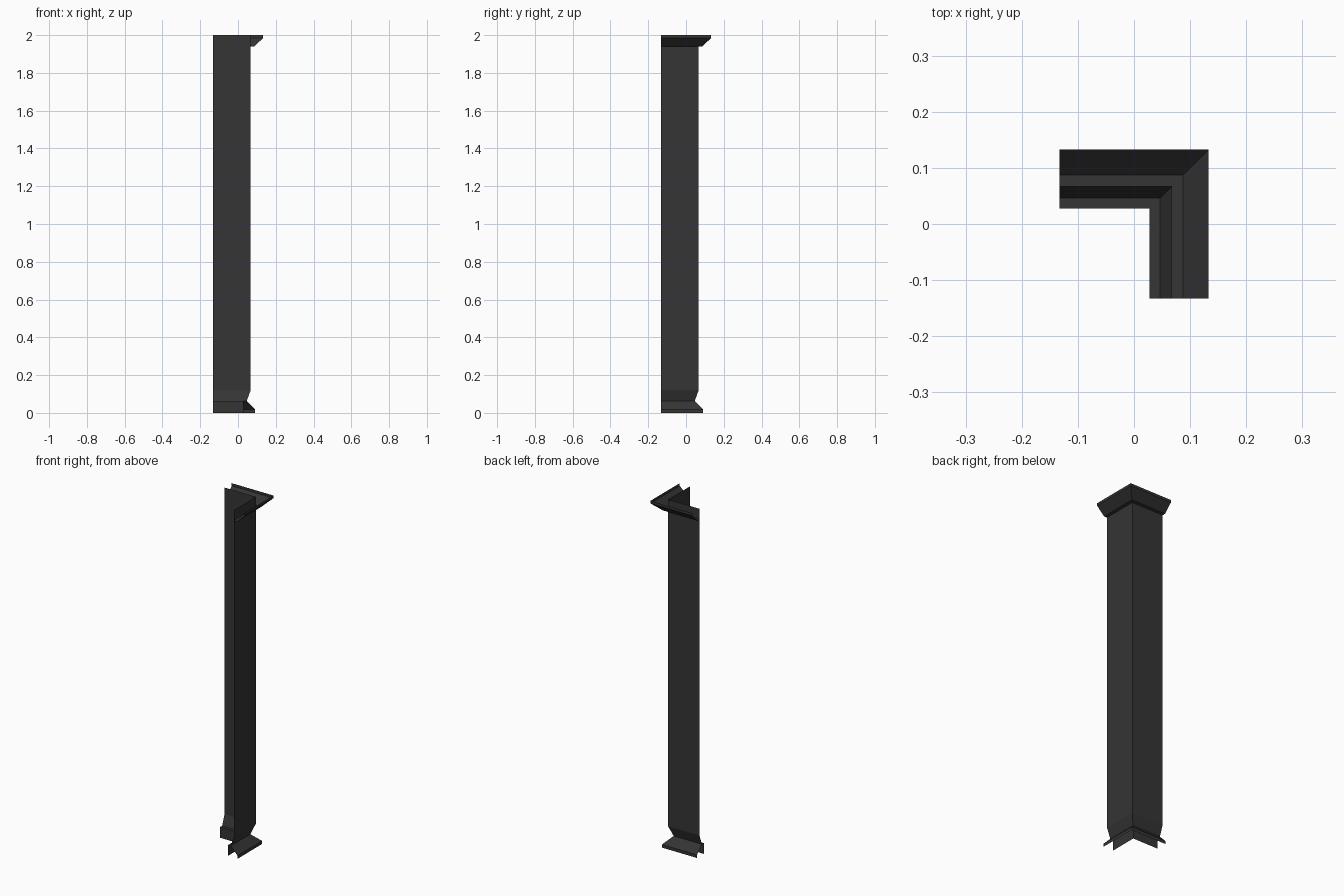
import bpy

if "Cube" in bpy.data.objects:
    bpy.data.objects.remove(bpy.data.objects["Cube"])

H = 0.133  # half width of the footprint

mat = bpy.data.materials.new("dark_grey")
mat.diffuse_color = (0.035, 0.035, 0.035, 1)
mat.use_nodes = True
mat.node_tree.nodes["Principled BSDF"].inputs["Base Color"].default_value = mat.diffuse_color


def corner_sweep(name, profile):
    """Sweep (offset, height) points along a mitred L-shaped corner path."""
    verts, faces = [], []
    for d, z in profile:
        verts += [(-H, d, z), (d, d, z), (d, -H, z)]
    for i in range(len(profile) - 1):
        for j in range(2):
            a, b = i * 3 + j, (i + 1) * 3 + j
            faces.append((a, b, b + 1, a + 1))
    mesh = bpy.data.meshes.new(name)
    mesh.from_pydata(verts, [], faces)
    mesh.materials.append(mat)
    obj = bpy.data.objects.new(name, mesh)
    bpy.context.collection.objects.link(obj)
    return obj


# Tall folded panel, tucked in at the foot
corner_sweep("corner_panel", [(0.046, 0.062), (0.067, 0.12), (0.067, 2.0)])

# Open gutter-shaped moulding at the top
corner_sweep("top_moulding", [(0.067, 1.94), (0.087, 1.94),
                              (H, 1.985), (H, 2.0)])

# Flared skirting at the floor, with its inner lip
corner_sweep("base_moulding", [(0.09, 0.0), (0.09, 0.018), (0.046, 0.062),
                               (0.028, 0.062), (0.028, 0.0)])
